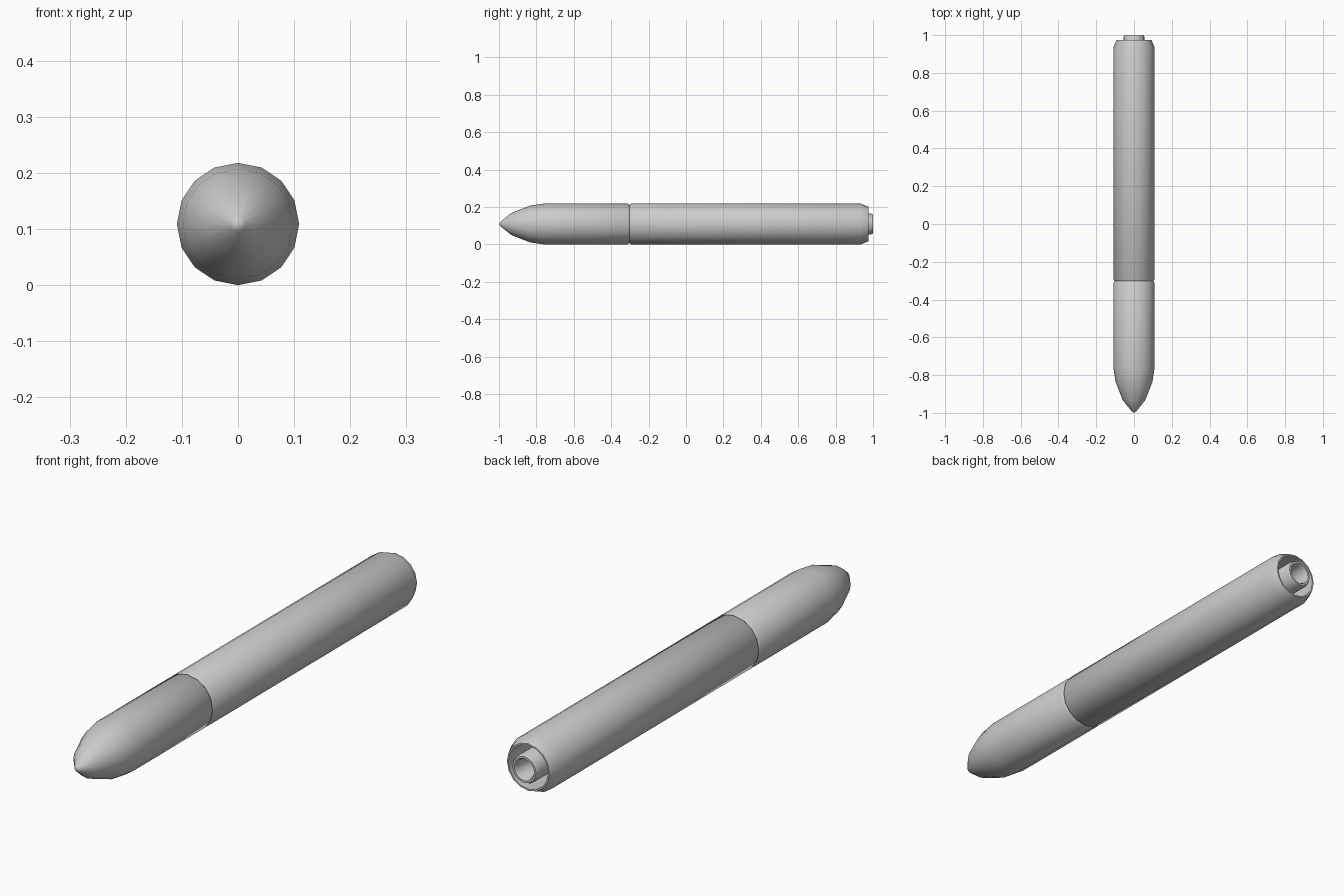
import bpy, bmesh, math

if "Cube" in bpy.data.objects:
    bpy.data.objects.remove(bpy.data.objects["Cube"])

SIDES = 16
AXIS_Z = 0.109


def lathe(name, profile, angle=40):
    """Spin (y, radius) points around the long axis."""
    bm = bmesh.new()
    rings = []
    for y, r in profile:
        if r == 0:
            rings.append([bm.verts.new((0, y, AXIS_Z))])
        else:
            rings.append([bm.verts.new((r * math.sin(2 * math.pi * i / SIDES), y,
                                        AXIS_Z + r * math.cos(2 * math.pi * i / SIDES)))
                          for i in range(SIDES)])
    for a, b in zip(rings, rings[1:]):
        for i in range(SIDES):
            j = (i + 1) % SIDES
            if len(a) == 1:
                bm.faces.new((a[0], b[i], b[j]))
            elif len(b) == 1:
                bm.faces.new((a[i], b[0], a[j]))
            else:
                bm.faces.new((a[i], b[i], b[j], a[j]))
    bmesh.ops.recalc_face_normals(bm, faces=bm.faces)
    mesh = bpy.data.meshes.new(name)
    bm.to_mesh(mesh)
    bm.free()
    ob = bpy.data.objects.new(name, mesh)
    bpy.context.collection.objects.link(ob)
    bpy.context.view_layer.objects.active = ob
    ob.select_set(True)
    bpy.ops.object.shade_smooth_by_angle(angle=math.radians(angle))
    ob.select_set(False)
    return ob


# Pointed front section, ending in the seam groove
lathe("nose_section", [(-1, 0), (-0.99, 0.014), (-0.932, 0.06), (-0.835, 0.098),
                       (-0.76, 0.109), (-0.312, 0.109), (-0.303, 0.102), (-0.303, 0)])

# Main barrel with chamfered, hollow rear end
lathe("barrel", [(-0.303, 0), (-0.303, 0.102), (-0.294, 0.109), (0.935, 0.109),
                 (0.975, 0.092), (0.975, 0.086), (0.78, 0.086), (0.78, 0)])

# Inner tube poking out of the rear opening
lathe("inner_tube", [(0.78, 0), (0.78, 0.056), (0.99, 0.056), (1.0, 0.051),
                     (1.0, 0.043), (0.99, 0.038), (0.85, 0.038), (0.85, 0)])
